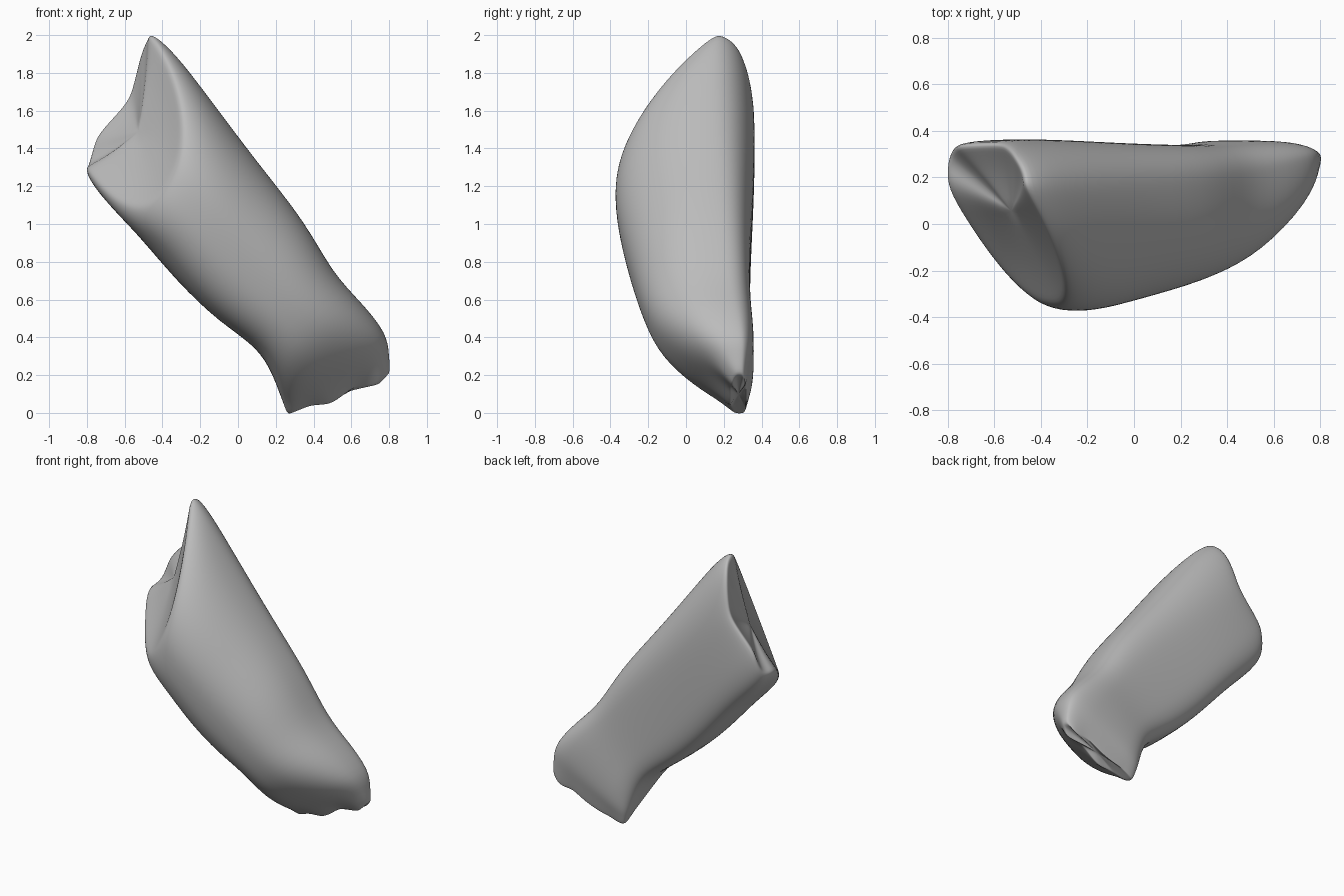
import bpy
import bmesh
from math import cos, sin, pi, copysign
from mathutils import Vector

cube = bpy.data.objects.get("Cube")
if cube:
    bpy.data.objects.remove(cube, do_unlink=True)

SIDES = 32
AXIS = Vector((0.62, 0, -0.78))   # long direction of the leaning stone

# Sections: lower edge x z, upper edge x z, front y, widest y, back y,
# front slide along axis, roundness of the upper front
SECTIONS = [
    (-.815, 1.29, -.47, 2.025, -.36, .16, .35, .50, 1.0),
    (-.76, 1.18, -.35, 1.93, -.38, .13, .365, .47, 1.0),
    (-.56, .98, -.16, 1.68, -.37, .10, .365, .34, .98),
    (-.33, .70, .10, 1.33, -.33, .10, .35, .17, .95),
    (-.10, .48, .36, 1.01, -.28, .10, .34, .05, .95),
    (.10, .35, .50, .74, -.23, .12, .34, 0, .92),
    (.18, .21, .66, .58, -.16, .18, .36, 0, .9),
    (.22, .10, .79, .42, -.01, .25, .36, 0, .85),
    (.24, .05, .80, .31, .11, .27, .34, 0, .85),
    (.26, -.01, .805, .21, .23, .28, .32, 0, .85),
]


def power(value, exponent):
    return copysign(abs(value) ** exponent, value)


def section(lx, lz, rx, rz, front, widest, back, slide, roundness):
    """D-shaped outline: rounded front, flat back."""
    low, high = Vector((lx, 0, lz)), Vector((rx, 0, rz))
    middle, half = (low + high) / 2, (high - low) / 2
    points = []
    for i in range(SIDES):
        a = 2 * pi * i / SIDES
        upper, in_front = cos(a) > 0, sin(a) > 0
        if in_front:
            e = roundness if upper else 0.78
        else:
            e = 0.55 + 0.8 * slide if upper else 0.48
        u, v = power(cos(a), e), abs(sin(a)) ** e
        p = middle + half * u
        if in_front:
            p += AXIS * slide * v
        p.y = widest + ((front if in_front else back) - widest) * v
        points.append(p)
    return points


def shrink(points, scale, push):
    """Smaller copy of an outline, pushed along the axis."""
    c = sum(points, Vector()) / len(points)
    return [c + (p - c) * scale + AXIS * push for p in points]


def bump(t, centre, width):
    return max(0, 1 - abs(t - centre) / width)


rings = [section(*s) for s in SECTIONS]
top, foot = rings[0], rings[-1]

# Dip and shoulder in the back rim of the top end
for p in top:
    if p.y > 0.17:
        p += AXIS * (0.06 * bump(p.z, 1.72, 0.22) - 0.03 * bump(p.z, 1.44, 0.12))

# Two broken lips on the foot
for p in foot:
    t = (p.x - 0.26) / 0.545
    p += AXIS * (0.05 * bump(t, 0.4, 0.18) + 0.04 * bump(t, 0.87, 0.15))

# Shallow hollow in the top end, closed foot
rings = [shrink(top, 0.25, 0.03), shrink(top, 0.6, 0.025), shrink(top, 0.9, 0.005)] + rings
rings += [shrink(foot, 0.9, 0), shrink(foot, 0.4, -0.01)]

bm = bmesh.new()
loops = [[bm.verts.new(p) for p in ring] for ring in rings]
for a, b in zip(loops, loops[1:]):
    for i in range(SIDES):
        j = (i + 1) % SIDES
        bm.faces.new((a[i], a[j], b[j], b[i]))
bm.faces.new(loops[0])
bm.faces.new(loops[-1])
bmesh.ops.recalc_face_normals(bm, faces=bm.faces)
mesh = bpy.data.meshes.new("stone_body")
bm.to_mesh(mesh)
bm.free()

stone = bpy.data.objects.new("stone_body", mesh)
bpy.context.collection.objects.link(stone)
bpy.ops.object.select_all(action='DESELECT')
stone.select_set(True)
bpy.context.view_layer.objects.active = stone
smooth = stone.modifiers.new("smooth", 'SUBSURF')
smooth.levels = smooth.render_levels = 2
bpy.ops.object.modifier_apply(modifier=smooth.name)

# Plain grey stone
grey = bpy.data.materials.new("stone_grey")
grey.use_nodes = True
color = (0.5, 0.5, 0.5, 1)
grey.diffuse_color = color
grey.node_tree.nodes["Principled BSDF"].inputs["Base Color"].default_value = color
stone.data.materials.append(grey)
bpy.ops.object.shade_smooth_by_angle(angle=pi / 3)
